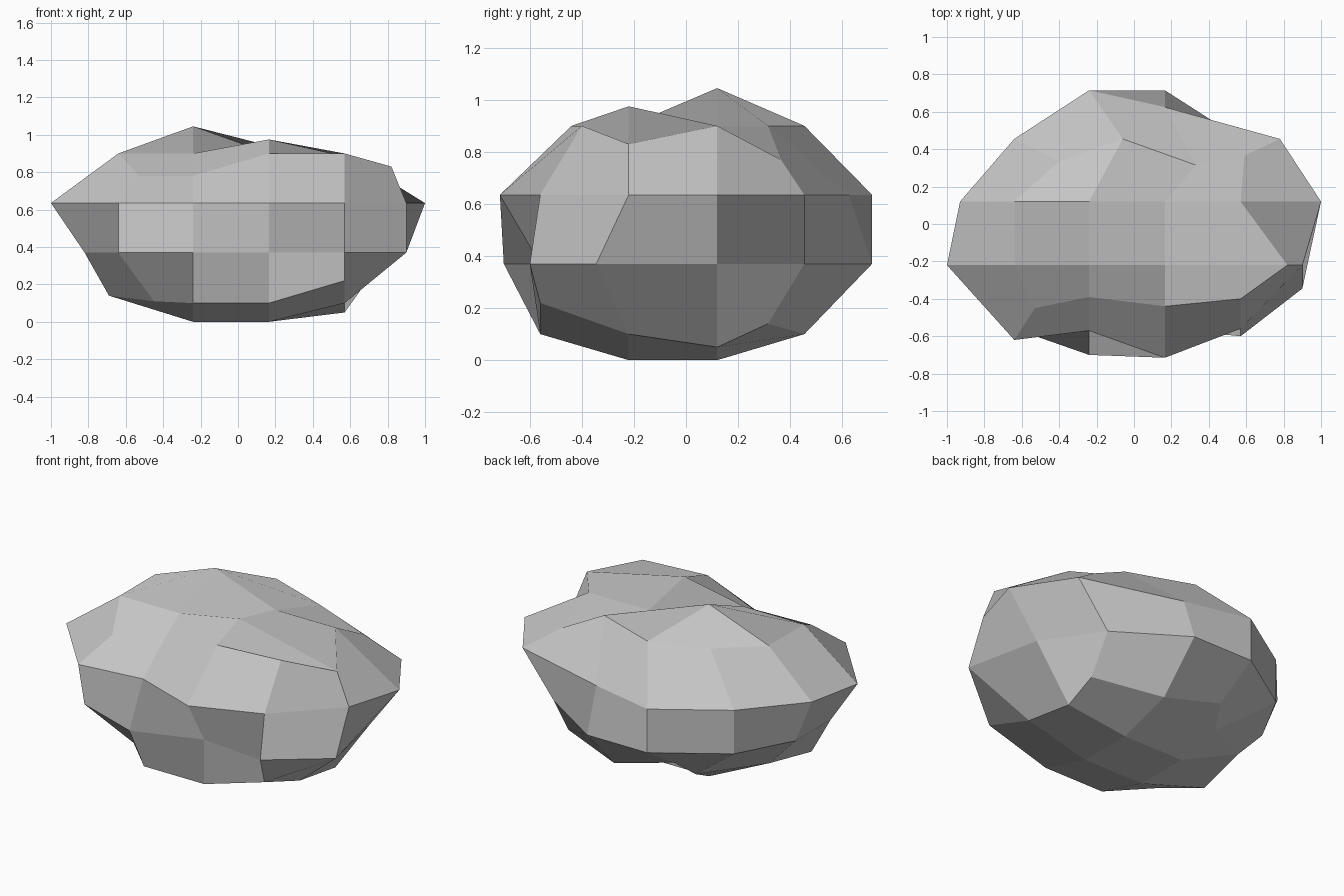
import bpy
import bmesh

cube = bpy.data.objects.get("Cube")
if cube:
    bpy.data.objects.remove(cube, do_unlink=True)

# Resting positions of the block's grid lines along x, y and z
GRID = (
    (-0.64, -0.24, 0.165, 0.57),
    (-0.56, -0.22, 0.12, 0.455),
    (0.10, 0.37, 0.635, 0.90),
)

# Outward bulge of each side in hundredths, rows listed from the far/top edge down
FRONT = ((-11, -17, -12, -16), (6, 1, 15.5, 0), (0, 14, 0, 4), (-20, 0, 0, 0))
BACK = ((-12, 0, -14, -9), (0, 26, 17, 0), (0, 26, 26, 0), (-12, 0, 0, -14))
LOW_X = ((-11, 0, 0, -24), (0, 36, 29, 0), (0, 18, 18, 0), (-19, 5, 1, -34))
HIGH_X = ((0, 25, 0, 2), (0, 33, 43, 21), (0, 33, 23, 0), (0, 0, 0, 0))
TOP = ((0, 0, 0, -13), (0, 14.5, 0, 0), (0, 0, 7.5, -7), (-12, -12, 0, 0))
BOTTOM = ((-1, -11, 0, -4), (-9, 10, 10, 5), (-4, 10, 10, 0), (-1, 0, 0, -12))

# For each axis: the low side, the high side, and the axes of columns and rows
SIDES = (
    (LOW_X, HIGH_X, 1, 2),
    (FRONT, BACK, 0, 2),
    (BOTTOM, TOP, 0, 1),
)

# Sideways slips of single corners: grid cell -> (axis, shift)
SLIPS = {
    (1, 3, 3): (0, 0.18),
    (2, 3, 3): (0, 0.165),
    (3, 1, 1): (1, -0.125),
}


def rock_point(cell):
    """Position of a grid corner after the sides are pushed in or out."""
    point = []
    for axis, (low, high, column, row) in enumerate(SIDES):
        value = GRID[axis][cell[axis]]
        if cell[axis] == 0:
            value -= low[3 - cell[row]][cell[column]] / 100
        elif cell[axis] == 3:
            value += high[3 - cell[row]][cell[column]] / 100
        point.append(value)
    if cell in SLIPS:
        axis, shift = SLIPS[cell]
        point[axis] += shift
    return point


def make_material(name, color):
    material = bpy.data.materials.new(name)
    material.use_nodes = True
    material.diffuse_color = color
    shader = next(n for n in material.node_tree.nodes if n.type == "BSDF_PRINCIPLED")
    shader.inputs["Base Color"].default_value = color
    shader.inputs["Roughness"].default_value = 0.9
    return material


bm = bmesh.new()
corners = {}


def corner(axis, level, column, u, row, v):
    """Shared vertex at column u and row v of one side."""
    cell = [level] * 3
    cell[column], cell[row] = u, v
    cell = tuple(cell)
    if cell not in corners:
        corners[cell] = bm.verts.new(rock_point(cell))
    return corners[cell]


# Boulder: six sides of three by three facets, each folded from its lower left
# to its upper right corner as seen from outside
for axis, (_, _, column, row) in enumerate(SIDES):
    for level in (0, 3):
        mirrored = (level == 0) != (axis == 1)
        for u in range(3):
            left, right = (u + 1, u) if mirrored else (u, u + 1)
            for v in range(3):
                outline = ((left, v), (right, v), (right, v + 1), (left, v + 1))
                bm.faces.new([corner(axis, level, column, a, row, b) for a, b in outline])

mesh = bpy.data.meshes.new("boulder")
bm.to_mesh(mesh)
bm.free()
mesh.materials.append(make_material("stone grey", (0.56, 0.56, 0.56, 1)))
boulder = bpy.data.objects.new("boulder", mesh)
bpy.context.collection.objects.link(boulder)
